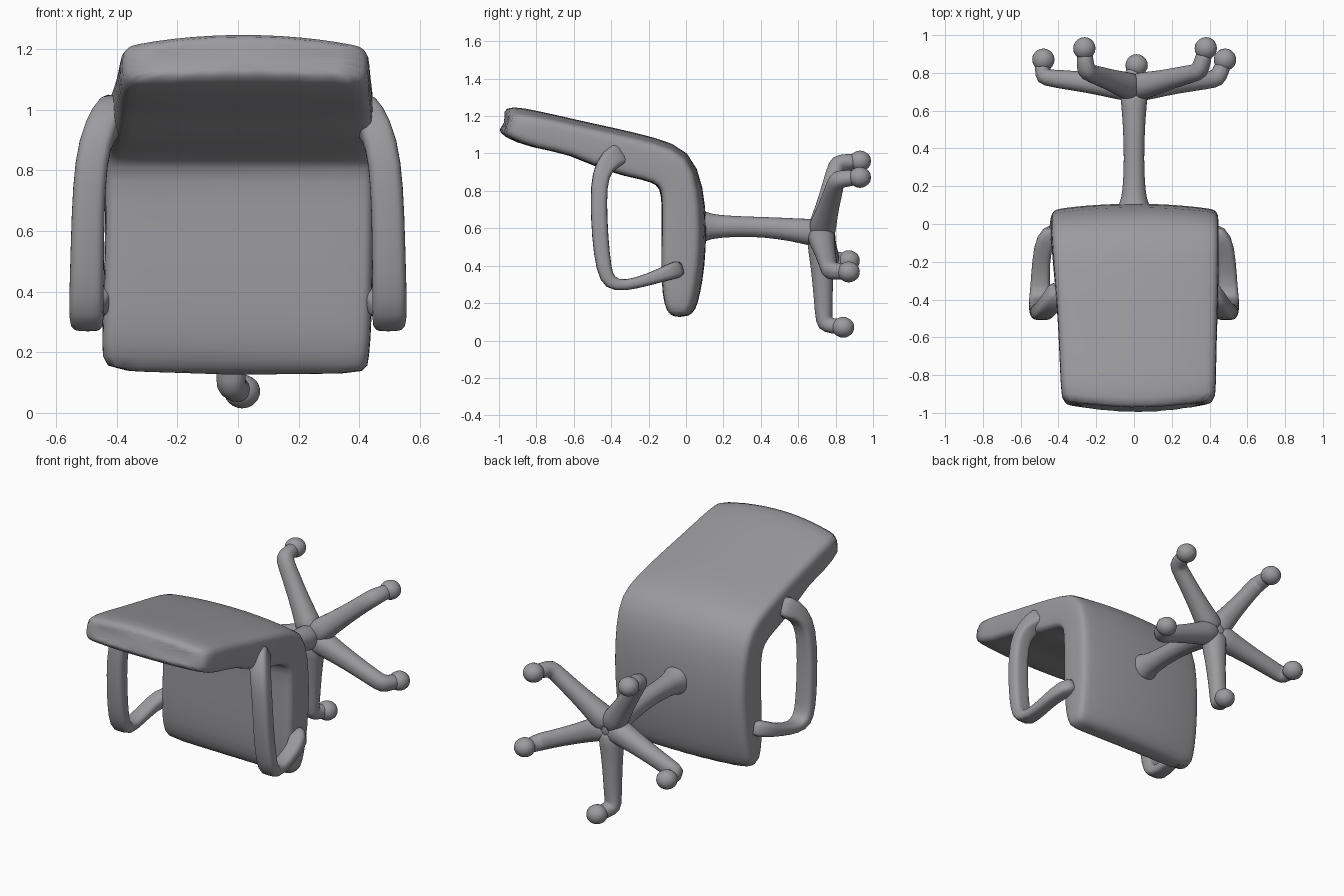
import bpy, bmesh, math
from mathutils import Vector

cube = bpy.data.objects.get("Cube")
if cube:
    bpy.data.objects.remove(cube, do_unlink=True)

grey = bpy.data.materials.new("warm_grey")
grey.use_nodes = True
colour = (0.33, 0.325, 0.345, 1)
grey.diffuse_color = colour
grey.node_tree.nodes["Principled BSDF"].inputs["Base Color"].default_value = colour


def section(a, b, r, steps):
    """Rounded rectangle outline with extra points along its long sides."""
    pts = []
    for k, (sx, sy) in enumerate([(1, 1), (-1, 1), (-1, -1), (1, -1)]):
        for i in range(4):
            t = math.radians(90 * k + 15 + 20 * i)
            pts.append((sx * (a - r) + r * math.cos(t), sy * (b - r) + r * math.sin(t)))
        if k % 2 == 0:
            for i in range(1, steps):
                pts.append((sx * (a - r) * (1 - 2 * i / steps), sy * b))
    return pts


def finish(name, bm):
    bmesh.ops.recalc_face_normals(bm, faces=bm.faces)
    for f in bm.faces:
        f.smooth = True
    mesh = bpy.data.meshes.new(name)
    bm.to_mesh(mesh)
    bm.free()
    mesh.materials.append(grey)
    obj = bpy.data.objects.new(name, mesh)
    bpy.context.collection.objects.link(obj)
    mod = obj.modifiers.new("smooth_surface", "SUBSURF")
    mod.levels = mod.render_levels = 1
    return obj


def sweep(name, stations, side, radius=1, steps=0, crown=0, bulge=0):
    """Skin rings along a path; each station is (centre, half width, half depth)."""
    bm = bmesh.new()
    rings = []
    centres = [Vector(s[0]) for s in stations]
    last = len(stations) - 1
    for i, (c, a, b) in enumerate(stations):
        tangent = (centres[min(i + 1, last)] - centres[max(i - 1, 0)]).normalized()
        across = (Vector(side) - tangent * tangent.dot(Vector(side))).normalized()
        normal = tangent.cross(across)
        ring = []
        for u, v in section(a, b, min(a, b, radius), steps):
            dome = 1 - (u / a) ** 2
            p = centres[i] + across * u + normal * v
            if v > 0:
                p += normal * crown * (dome - 0.7)
            if i < 3:
                p -= tangent * bulge * (dome - 0.7)
            ring.append(bm.verts.new(p))
        rings.append(ring)
    for r0, r1 in zip(rings, rings[1:]):
        for j in range(len(r0)):
            k = (j + 1) % len(r0)
            bm.faces.new((r0[j], r0[k], r1[k], r1[j]))
    bm.faces.new(rings[0])
    bm.faces.new(rings[-1])
    return finish(name, bm)


def ball(name, centre, size):
    bm = bmesh.new()
    bmesh.ops.create_icosphere(bm, subdivisions=2, radius=1)
    for v in bm.verts:
        v.co = Vector(centre) + Vector(size) * v.co
    return finish(name, bm)


# Backrest and seat: one continuous padded slab
slab = [
    (0.025, -0.985, 1.175, 0.39, 0.045), (0.025, -0.95, 1.166, 0.41, 0.082),
    (0.022, -0.80, 1.122, 0.415, 0.097), (0.02, -0.60, 1.085, 0.42, 0.088),
    (0.018, -0.40, 1.012, 0.43, 0.117), (0.01, -0.20, 0.97, 0.44, 0.113),
    (0.005, -0.065, 0.925, 0.445, 0.125), (0.005, -0.02, 0.80, 0.445, 0.11),
    (0.005, -0.014, 0.60, 0.445, 0.117), (0, -0.02, 0.40, 0.445, 0.113),
    (-0.005, -0.03, 0.25, 0.445, 0.097), (-0.01, -0.03, 0.165, 0.44, 0.075),
    (-0.01, -0.03, 0.125, 0.425, 0.035),
]
sweep("seat_and_backrest", [((x, y, z), a, b) for x, y, z, a, b in slab],
      (-1, 0, 0), radius=0.05, steps=6, crown=0.03, bulge=0.04)

# Armrest loops, one on each side
arm = [
    (0.39, -0.33, 1.01, 0.05, 0.07), (0.435, -0.41, 0.97, 0.055, 0.06),
    (0.475, -0.46, 0.89, 0.055, 0.047), (0.492, -0.468, 0.75, 0.055, 0.045),
    (0.497, -0.46, 0.55, 0.056, 0.045), (0.5, -0.44, 0.38, 0.058, 0.043),
    (0.5, -0.41, 0.305, 0.058, 0.042), (0.497, -0.33, 0.29, 0.052, 0.03),
    (0.493, -0.2, 0.325, 0.048, 0.032), (0.475, -0.08, 0.37, 0.052, 0.045),
    (0.41, -0.03, 0.385, 0.05, 0.05),
]
for name, s in (("left_armrest", 1), ("right_armrest", -1)):
    sweep(name, [((s * x, y, z), a, b) for x, y, z, a, b in arm], (1, 0, 0), radius=0.035)

# Support post with flared ends
post = [(0.07, 0.61, 0.10), (0.11, 0.61, 0.08), (0.16, 0.61, 0.062), (0.35, 0.61, 0.054),
        (0.5, 0.6, 0.06), (0.63, 0.585, 0.068), (0.72, 0.57, 0.085)]
sweep("post", [((0, y, z), r, r) for y, z, r in post], (1, 0, 0))
hub = Vector((0, 0.72, 0.57))
ball("hub", hub, (0.1, 0.075, 0.1))

# Five star legs, each with a bent tip and a caster
legs = [(-93, 0.5, 0.74, 0.84, 0.04), (-24, 0.5, 0.77, 0.87, 0.025), (40, 0.47, 0.81, 0.93, 0.02),
        (124, 0.47, 0.81, 0.93, 0.0), (196, 0.52, 0.78, 0.87, 0.02)]
for n, (deg, reach, tip_y, caster_y, shift) in enumerate(legs, 1):
    d = Vector((math.cos(math.radians(deg)), 0, math.sin(math.radians(deg))))
    path = [hub + d * reach * t + Vector((0, (tip_y - hub.y) * t, 0)) for t in (0, 0.2, 0.5, 0.85, 0.97)]
    caster = hub + d * reach
    caster.y = caster_y
    caster.x += shift
    path.append(path[-1].lerp(caster, 0.5))
    path.append(caster)
    widths = (0.085, 0.07, 0.056, 0.05, 0.052, 0.045, 0.04)
    sweep("leg_%d" % n, [(p, w, w) for p, w in zip(path, widths)], Vector((0, 1, 0)).cross(d))
    ball("caster_%d" % n, caster, (0.064, 0.064, 0.06))
